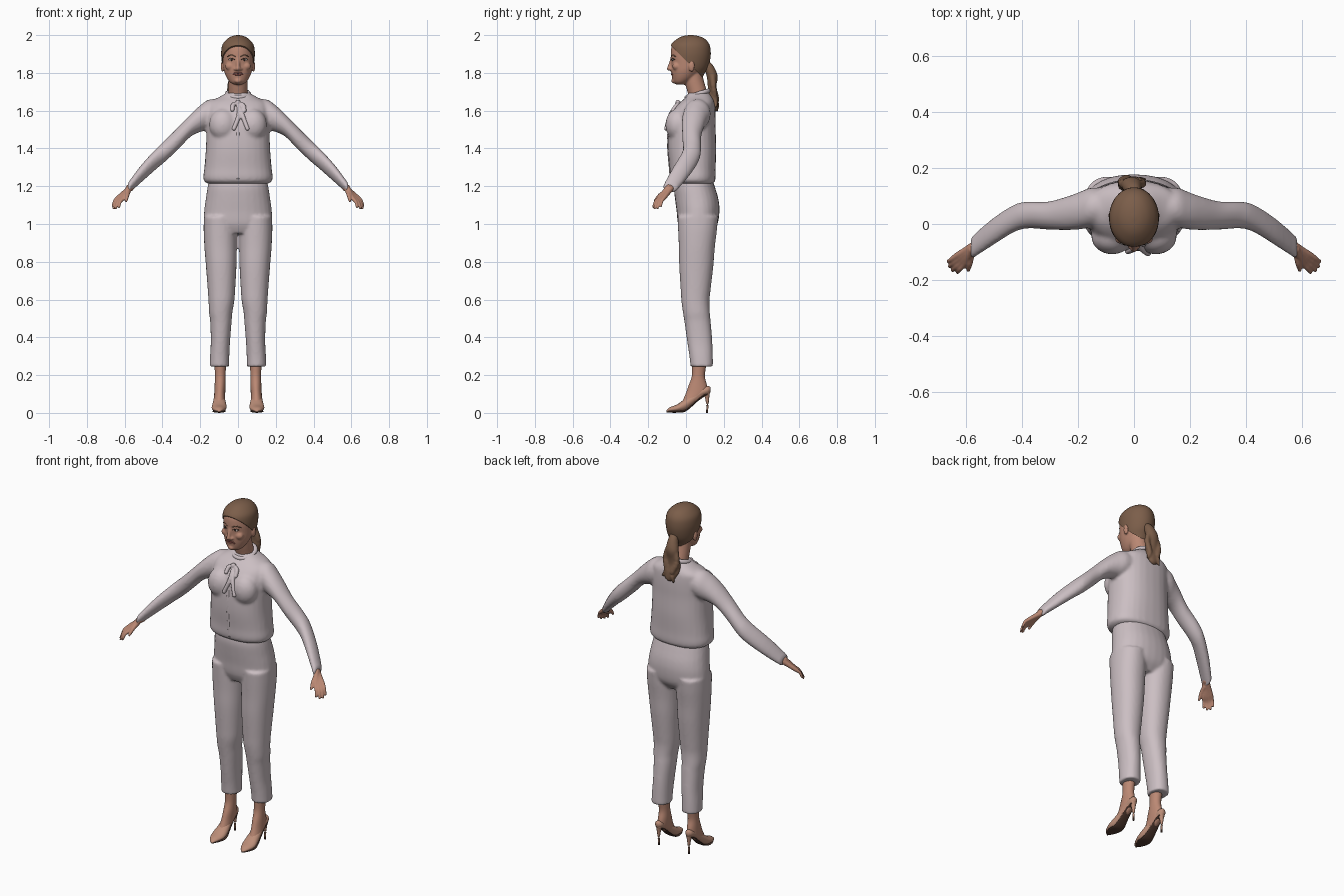
import bpy, bmesh, math
from mathutils import Vector, Matrix
from mathutils.bvhtree import BVHTree

if "Cube" in bpy.data.objects:
    bpy.data.objects.remove(bpy.data.objects["Cube"])


def material(name, *rgb):
    m = bpy.data.materials.new(name)
    m.use_nodes = True
    m.diffuse_color = (*rgb, 1)
    bsdf = m.node_tree.nodes["Principled BSDF"]
    bsdf.inputs["Base Color"].default_value = (*rgb, 1)
    bsdf.inputs["Roughness"].default_value = 0.7
    return m


CLOTH = material("pale_lilac_cloth", 0.6, 0.52, 0.545)
SKIN = material("skin", 0.5, 0.25, 0.175)
HAIR = material("brown_hair", 0.2, 0.112, 0.068)
SHOE = material("nude_leather", 0.5, 0.27, 0.19)
SOLE = material("dark_sole", 0.08, 0.04, 0.028)
LIPS = material("rose_lips", 0.32, 0.1, 0.085)
WHITE = material("eye_white", 0.55, 0.5, 0.47)
DARK = material("dark_eye", 0.03, 0.018, 0.014)


def spline(rows, steps=4):
    """Catmull-Rom interpolation through rows of numbers."""
    rows = [Vector(r) for r in rows]
    out = []
    for i in range(len(rows) - 1):
        a, b, c, d = rows[max(i - 1, 0)], rows[i], rows[i + 1], rows[min(i + 2, len(rows) - 1)]
        for k in range(steps):
            t = k / steps
            out.append(b + (c - a) * (t / 2) + (a * 2 - b * 5 + c * 4 - d) * (t * t / 2)
                       + (b * 3 - a - c * 3 + d) * (t ** 3 / 2))
    return out + [rows[-1]]


def bridge(bm, loops):
    """Join vertex loops into a closed skin."""
    loops = [[bm.verts.new(p) for p in loop] for loop in loops]
    for a, b in zip(loops, loops[1:]):
        for i in range(len(a)):
            j = (i + 1) % len(a)
            bm.faces.new((a[i], a[j], b[j], b[i]))
    bm.faces.new(loops[0][::-1])
    bm.faces.new(loops[-1])


def loft(bm, rings, axis="z", side=1, seg=28, power=1.0):
    """Rings are (position, low a, high a, low b, high b) along an axis."""
    place = {"z": lambda t, a, b: (side * a, b, t),
             "x": lambda t, a, b: (side * t, a, b),
             "y": lambda t, a, b: (side * a, t, b)}[axis]
    loops = []
    for t, a0, a1, b0, b1 in spline(rings):
        loop = []
        for i in range(seg):
            ang = math.tau * i / seg
            c, s = math.cos(ang), math.sin(ang)
            c, s = (math.copysign(abs(v) ** power, v) for v in (c, s))
            loop.append(place(t, (a0 + a1 + (a1 - a0) * c) / 2, (b0 + b1 + (b1 - b0) * s) / 2))
        loops.append(loop)
    bridge(bm, loops)


def even(rings):
    """Expand (z, half width, front, back) into symmetric loft rings."""
    return [(z, -w, w, f, b) for z, w, f, b in rings]


def ball(bm, centre, scale):
    bmesh.ops.create_uvsphere(bm, u_segments=20, v_segments=12, radius=1,
                              matrix=Matrix.Translation(centre) @ Matrix.Diagonal((*scale, 1)))


def tube(bm, points, side=1, seg=12):
    """Points are (x, y, z, radius)."""
    pts = spline([(side * x, y, z, r) for x, y, z, r in points])
    loops = []
    for i, p in enumerate(pts):
        tangent = (pts[min(i + 1, len(pts) - 1)] - pts[max(i - 1, 0)]).to_3d()
        turn = tangent.to_track_quat("Z", "Y")
        loops.append([p.to_3d() + turn @ Vector((math.cos(k * math.tau / seg), math.sin(k * math.tau / seg), 0)) * p.w
                      for k in range(seg)])
    bridge(bm, loops)
    for p in (pts[0], pts[-1]):
        ball(bm, p.to_3d(), (p.w,) * 3)


def finish(name, bm, mat, voxel=0, smooth=4):
    bmesh.ops.recalc_face_normals(bm, faces=bm.faces)
    mesh = bpy.data.meshes.new(name)
    bm.to_mesh(mesh)
    bm.free()
    mesh.materials.append(mat)
    obj = bpy.data.objects.new(name, mesh)
    bpy.context.collection.objects.link(obj)
    mesh.shade_smooth()
    if voxel:
        mod = obj.modifiers.new("blend", "REMESH")
        mod.mode, mod.voxel_size, mod.use_smooth_shade = "VOXEL", voxel, True
        mod = obj.modifiers.new("soften", "SMOOTH")
        mod.factor, mod.iterations = 0.5, smooth
    return obj


def surface(obj):
    """Return a function giving the front y of an object at x, z."""
    bpy.context.view_layer.update()
    tree = BVHTree.FromObject(obj, bpy.context.evaluated_depsgraph_get())

    def front(x, z):
        hit = tree.ray_cast(Vector((x, -1, z)), Vector((0, 1, 0)))[0]
        return hit.y if hit else 0
    return front


# Blouse: torso, bust and sleeves blended together
bm = bmesh.new()
loft(bm, even([(1.212, .155, -.055, .14), (1.225, .178, -.078, .153), (1.25, .184, -.086, .157),
               (1.3, .178, -.088, .157), (1.4, .17, -.097, .16), (1.5, .167, -.095, .157),
               (1.56, .166, -.085, .157), (1.61, .162, -.062, .155), (1.645, .15, -.03, .15),
               (1.672, .1, .0, .138), (1.695, .06, .01, .12)]), power=.85)
for s in (1, -1):
    ball(bm, (s * .078, -.045, 1.525), (.075, .064, .085))
    loft(bm, [(.07, .0, .125, 1.52, 1.66), (.15, -.012, .13, 1.5, 1.66), (.2, -.02, .112, 1.487, 1.628),
              (.25, -.022, .095, 1.463, 1.582), (.31, -.02, .08, 1.402, 1.52), (.38, -.016, .08, 1.335, 1.45),
              (.43, -.03, .068, 1.293, 1.402), (.51, -.08, .016, 1.222, 1.315),
              (.583, -.128, -.048, 1.157, 1.217)], "x", s)
blouse = finish("blouse", bm, CLOTH, .009)
chest = surface(blouse)

# Button placket, neck band and soft bow
bm = bmesh.new()
tube(bm, [(0, chest(0, z) + .006, z, .009) for z in (1.24, 1.3, 1.4, 1.5, 1.58, 1.64)])
finish("placket", bm, CLOTH)
bm = bmesh.new()
ring = [(math.cos(a) * .058, .062 + math.sin(a) * .058, 1.688 + math.sin(a) * .018, .012)
        for a in [k * math.tau / 16 for k in range(17)]]
tube(bm, ring)
finish("neck_band", bm, CLOTH)
bm = bmesh.new()
ball(bm, (0, chest(0, 1.64) - .008, 1.642), (.014, .014, .016))
for path in ([(.004, 1.635), (.022, 1.58), (.05, 1.505)], [(-.002, 1.635), (.006, 1.58), (-.022, 1.505)],
             [(.004, 1.64), (.028, 1.628), (.034, 1.6)], [(-.004, 1.64), (-.026, 1.63), (-.03, 1.605)]):
    tube(bm, [(x, chest(x, z) - .004, z, r) for (x, z), r in zip(path, (.008, .012, .011))])
finish("bow", bm, CLOTH, .004, 2)

# Trousers: pelvis and two legs blended together
bm = bmesh.new()
loft(bm, even([(1.23, .154, -.06, .142), (1.19, .162, -.064, .155), (1.13, .171, -.058, .172),
               (1.07, .179, -.05, .177), (1.0, .18, -.042, .167), (.95, .15, -.02, .13)]), power=.9)
for s in (1, -1):
    loft(bm, [(1.04, .012, .181, -.045, .17), (.97, .006, .182, -.042, .164), (.88, .006, .178, -.038, .153),
              (.78, .008, .17, -.036, .145), (.65, .015, .16, -.028, .13), (.59, .02, .156, -.024, .124),
              (.53, .03, .153, -.016, .126), (.48, .034, .147, -.008, .131), (.38, .042, .144, .006, .139),
              (.3, .046, .148, .018, .142), (.245, .047, .15, .024, .143)], "z", s, power=.92)
finish("trousers", bm, CLOTH, .008)

# Head with nose, ears and neck
bm = bmesh.new()
loft(bm, even([(1.738, .022, -.052, -.01), (1.75, .042, -.066, .015), (1.775, .06, -.073, .05),
               (1.81, .074, -.078, .08), (1.85, .08, -.078, .1), (1.9, .083, -.081, .115),
               (1.945, .076, -.073, .11), (1.98, .045, -.035, .08), (1.99, .015, .0, .05)]), seg=36)
tube(bm, [(0, -.074, 1.875, .009), (0, -.082, 1.85, .009), (0, -.089, 1.823, .012)])
tube(bm, [(0, .07, 1.63, .052), (0, .062, 1.69, .05), (0, .045, 1.75, .05), (0, .035, 1.8, .05)], seg=24)
ball(bm, (0, -.062, 1.758), (.02, .016, .014))
for s in (1, -1):
    ball(bm, (s * .012, -.08, 1.82), (.01, .011, .008))
    ball(bm, (s * .082, .03, 1.835), (.009, .016, .03))
    ball(bm, (s * .042, -.052, 1.835), (.026, .02, .022))
head = finish("head", bm, SKIN, .005, 3)
face = surface(head)

# Eyes, brows and lips
for s, label in ((1, "left"), (-1, "right")):
    bm = bmesh.new()
    ball(bm, (s * .034, face(s * .034, 1.87) + .001, 1.87), (.014, .004, .006))
    finish(label + "_eye", bm, WHITE)
    bm = bmesh.new()
    ball(bm, (s * .034, face(s * .034, 1.87) - .002, 1.87), (.006, .003, .006))
    tube(bm, [(s * x, face(s * x, z), z, .002) for x, z in ((.019, 1.87), (.034, 1.877), (.05, 1.871))])
    finish(label + "_iris_and_lashes", bm, DARK)
    bm = bmesh.new()
    tube(bm, [(s * x, face(s * x, z) + .001, z, .003) for x, z in ((.016, 1.887), (.036, 1.895), (.056, 1.886))])
    finish(label + "_brow", bm, HAIR)
bm = bmesh.new()
for z, r in ((1.799, .004), (1.791, .005)):
    tube(bm, [(x, face(x, z) + .001, z, r if x == 0 else r * .5) for x in (-.026, 0, .026)])
finish("lips", bm, LIPS)

# Swept-back hair, trimmed along a slanted hairline
bm = bmesh.new()
loft(bm, even([(1.77, .045, .0, .085), (1.8, .068, -.06, .1), (1.83, .08, -.08, .117), (1.87, .087, -.087, .128),
               (1.91, .089, -.087, .131), (1.95, .082, -.079, .124), (1.98, .057, -.047, .1),
               (1.995, .03, -.015, .065), (2, .006, .018, .032)]), seg=40)
cut = bmesh.ops.bisect_plane(bm, geom=bm.verts[:] + bm.edges[:] + bm.faces[:], plane_co=(0, -.08, 1.945),
                             plane_no=(0, 1, 1), clear_inner=True)
bmesh.ops.holes_fill(bm, edges=[e for e in bm.edges if e.is_boundary])
hair = finish("hair", bm, HAIR)
hair.data.set_sharp_from_angle(angle=math.radians(50))

# Ponytail with curling locks
bm = bmesh.new()
loft(bm, [(1.86, -.02, .02, .09, .125), (1.83, -.03, .025, .095, .15), (1.78, -.045, .028, .11, .168),
          (1.73, -.048, .022, .115, .16), (1.69, -.058, .03, .115, .158), (1.65, -.055, .035, .125, .168),
          (1.61, -.03, .025, .14, .17), (1.595, -.01, .005, .15, .16)])
tube(bm, [(.01, .14, 1.8, .014), (.03, .145, 1.73, .016), (.02, .155, 1.66, .014), (.04, .16, 1.62, .006)])
tube(bm, [(-.03, .14, 1.78, .014), (-.045, .15, 1.71, .016), (-.025, .165, 1.65, .013), (-.035, .165, 1.6, .006)])
finish("ponytail", bm, HAIR, .006, 3)

for s, label in ((1, "left"), (-1, "right")):
    # Hand: palm strands running into the fingers, plus a thumb
    bm = bmesh.new()
    wrist = Vector((.572, -.085, 1.192))
    for i, tip in enumerate([(.63, -.173, 1.09), (.648, -.166, 1.083), (.659, -.151, 1.084), (.663, -.133, 1.096)]):
        base = wrist + Vector((.006, -.012, 0)) * (i - 1.5) * -.4
        knuckle = Vector((.606, -.143, 1.137)).lerp(Vector((.632, -.113, 1.142)), i / 3)
        middle = knuckle.lerp(Vector(tip), .5) + Vector((.005, -.004, .004))
        tube(bm, [(*base, .018), (*base.lerp(knuckle, .5), .014), (*knuckle, .0115),
                  (*middle, .0085), (*tip, .0065)], s)
    tube(bm, [(.582, -.105, 1.172, .014), (.587, -.14, 1.15, .011), (.592, -.165, 1.122, .007)], s)
    finish(label + "_hand", bm, SKIN, .004, 2)

    # Ankle and instep
    bm = bmesh.new()
    loft(bm, [(.3, .06, .13, .03, .115), (.24, .064, .124, .032, .105), (.19, .066, .122, .03, .1),
              (.14, .066, .124, .012, .112), (.1, .068, .126, -.002, .11), (.06, .07, .128, -.02, .06)], "z", s)
    finish(label + "_ankle", bm, SKIN)

    # Pointed court shoe, sole and stiletto heel
    rings = [(-.104, .092, .106, .006, .014), (-.085, .078, .124, .005, .03), (-.045, .062, .139, .005, .046),
             (-.005, .062, .135, .01, .075), (.04, .07, .128, .045, .105), (.08, .073, .124, .082, .13),
             (.115, .077, .12, .098, .142), (.13, .09, .108, .11, .135)]
    bm = bmesh.new()
    loft(bm, rings, "y", s)
    tube(bm, [(.098, .108, .112, .02), (.098, .112, .08, .011), (.098, .113, .04, .006), (.098, .112, .012, .005)], s)
    finish(label + "_shoe", bm, SHOE)
    bm = bmesh.new()
    loft(bm, [(y, a + .004, b - .004, c - .004, c + .008) for y, a, b, c, d in rings[:-1]], "y", s)
    loft(bm, [(0, .093, .103, .107, .117), (.014, .093, .103, .107, .117)], "z", s)
    finish(label + "_sole", bm, SOLE)
